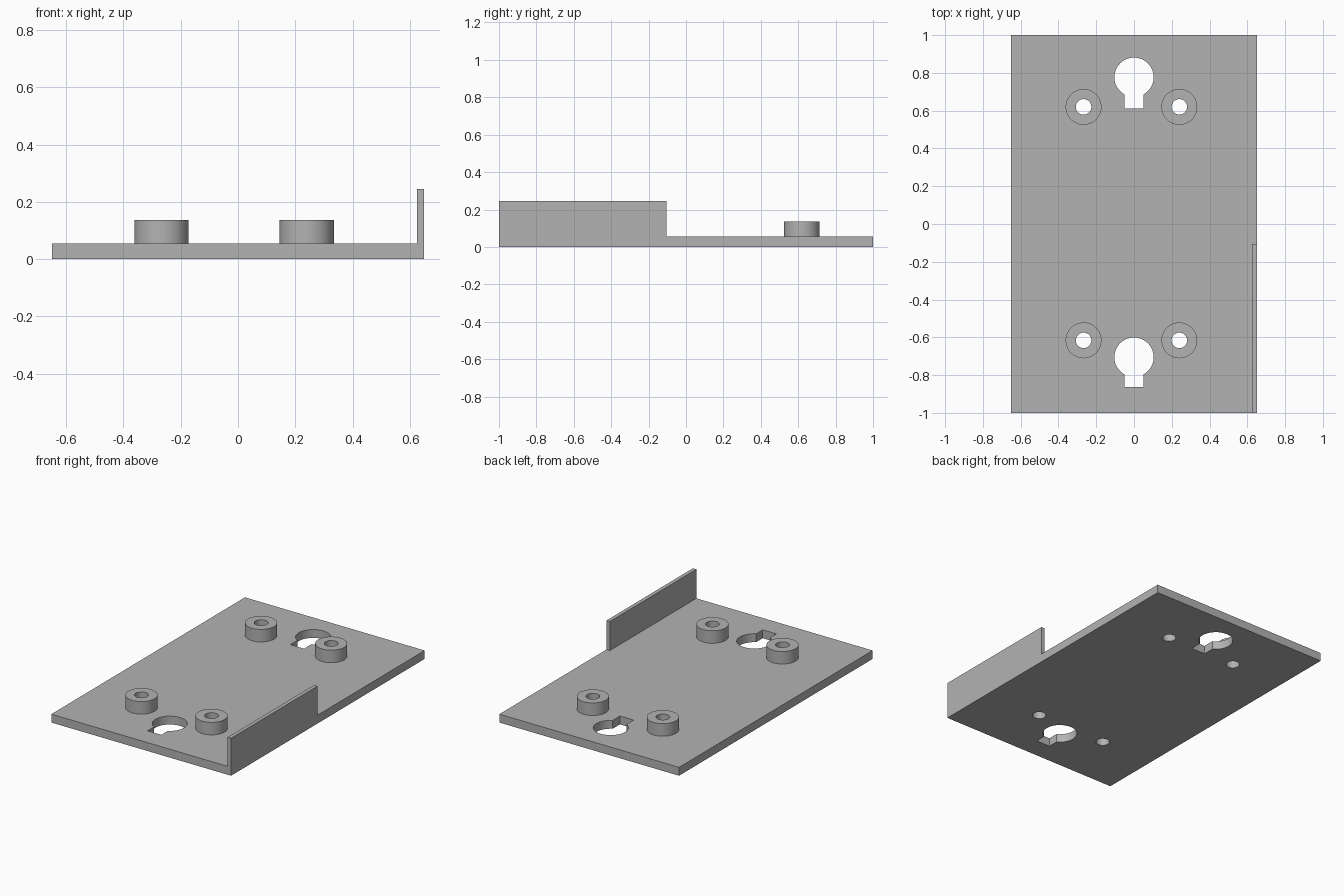
import bpy
import bmesh
import math

cube = bpy.data.objects.get("Cube")
if cube:
    bpy.data.objects.remove(cube, do_unlink=True)

WIDTH, LENGTH, THICK = 1.30, 2.0, 0.055
BOSS_TOP, WALL_TOP = 0.137, 0.245
HOLE_R, BOSS_R = 0.041, 0.095
KEY_R, SLOT_HALF = 0.104, 0.05

grey = bpy.data.materials.new("plain grey")
grey.use_nodes = True
colour = (0.45, 0.45, 0.45, 1)
grey.diffuse_color = colour
grey.node_tree.nodes["Principled BSDF"].inputs["Base Color"].default_value = colour


def rectangle(x0, x1, y0, y1):
    return [(x0, y0), (x1, y0), (x1, y1), (x0, y1)]


def circle(cx, cy, r, n=48):
    return [(cx + r * math.cos(math.tau * i / n), cy + r * math.sin(math.tau * i / n))
            for i in range(n)]


def keyhole(cy, slot_end, n=48):
    # Round opening with a straight slot running towards the front
    half = math.asin(SLOT_HALF / KEY_R)
    start, sweep = -math.pi / 2 + half, math.tau - 2 * half
    arc = [(KEY_R * math.cos(start + sweep * i / n), cy + KEY_R * math.sin(start + sweep * i / n))
           for i in range(n + 1)]
    return arc + [(-SLOT_HALF, slot_end), (SLOT_HALF, slot_end)]


def extrude_profile(name, loops, z0, z1):
    # Flat outline with holes, filled and extruded from z0 to z1
    curve = bpy.data.curves.new(name, "CURVE")
    curve.dimensions = "2D"
    curve.fill_mode = "BOTH"
    curve.extrude = (z1 - z0) / 2
    for loop in loops:
        spline = curve.splines.new("POLY")
        spline.points.add(len(loop) - 1)
        for point, (x, y) in zip(spline.points, loop):
            point.co = (x, y, 0, 1)
        spline.use_cyclic_u = True
    obj = bpy.data.objects.new(name, curve)
    bpy.context.collection.objects.link(obj)
    bpy.ops.object.select_all(action="DESELECT")
    obj.select_set(True)
    bpy.context.view_layer.objects.active = obj
    bpy.ops.object.convert(target="MESH")
    obj = bpy.context.view_layer.objects.active

    # Weld the caps to the sides and place at height
    bm = bmesh.new()
    bm.from_mesh(obj.data)
    bmesh.ops.remove_doubles(bm, verts=bm.verts, dist=0.0001)
    bmesh.ops.translate(bm, verts=bm.verts, vec=(0, 0, (z0 + z1) / 2))
    bmesh.ops.recalc_face_normals(bm, faces=bm.faces)
    bm.to_mesh(obj.data)
    bm.free()
    obj.data.materials.clear()
    obj.data.materials.append(grey)
    bpy.ops.object.shade_smooth_by_angle(angle=math.radians(30))
    return obj


# Base plate with screw holes and two keyholes
bosses = {
    "back_right": (-0.267, 0.62), "back_left": (0.24, 0.62),
    "front_right": (-0.267, -0.616), "front_left": (0.24, -0.616),
}
outline = rectangle(-WIDTH / 2, WIDTH / 2, -LENGTH / 2, LENGTH / 2)
holes = [circle(x, y, HOLE_R) for x, y in bosses.values()]
keyholes = [keyhole(0.777, 0.611), keyhole(-0.705, -0.864)]
extrude_profile("base_plate", [outline] + holes + keyholes, 0, THICK)

# Hollow standoffs
for place, (x, y) in bosses.items():
    extrude_profile("standoff_" + place,
                    [circle(x, y, BOSS_R), circle(x, y, HOLE_R)], THICK, BOSS_TOP)

# Upright side flange on the front half of the left edge
extrude_profile("side_flange",
                [rectangle(WIDTH / 2 - 0.025, WIDTH / 2, -LENGTH / 2, -0.105)], THICK, WALL_TOP)
